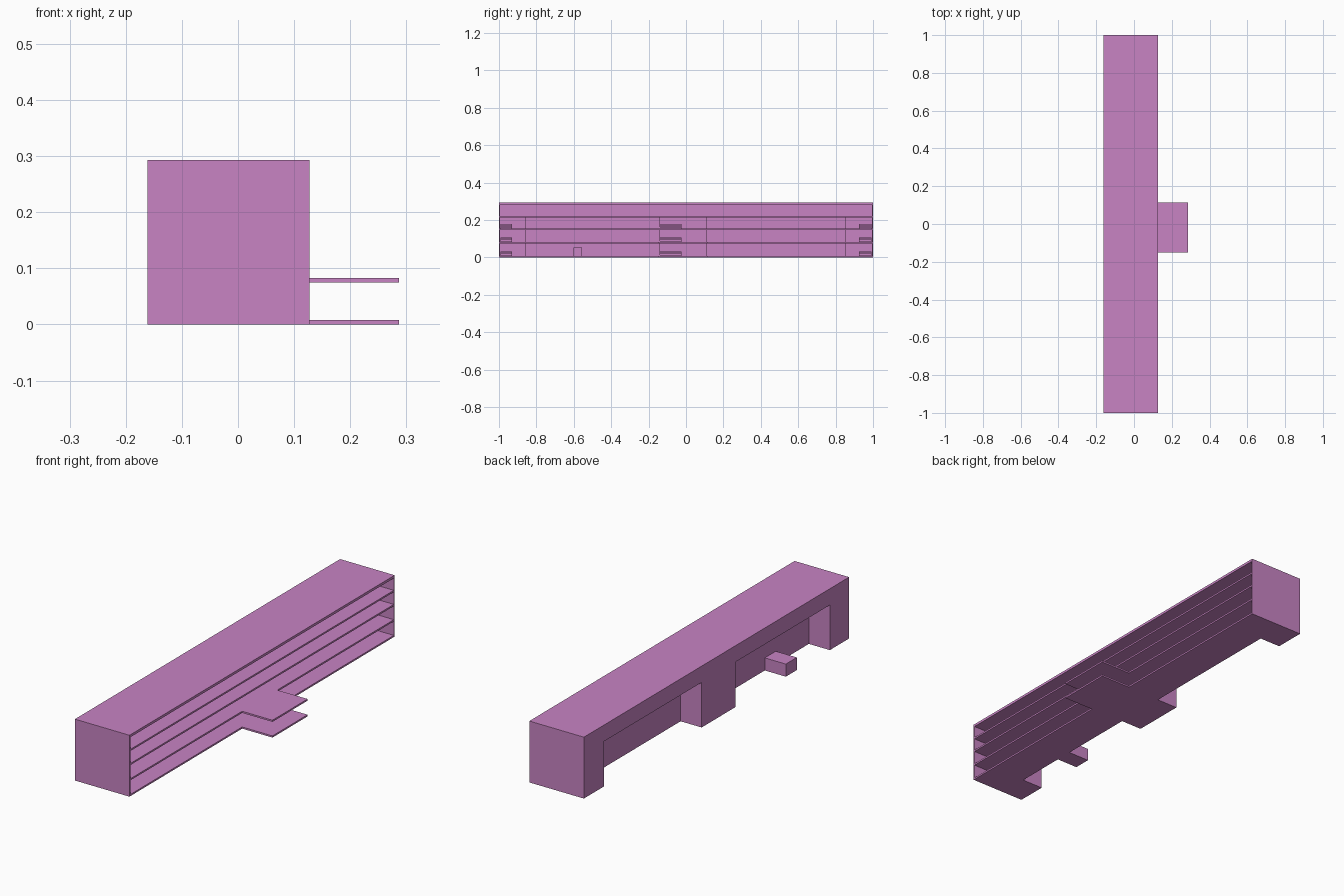
import bpy, bmesh

if "Cube" in bpy.data.objects:
    bpy.data.objects.remove(bpy.data.objects["Cube"])

mat = bpy.data.materials.new("pink_plaster")
mat.diffuse_color = (0.58, 0.23, 0.55, 1)
mat.use_nodes = True
mat.node_tree.nodes["Principled BSDF"].inputs["Base Color"].default_value = mat.diffuse_color

XB, XW, XF = -0.161, -0.05, 0.127     # rear face, recessed rear wall, open front
T = 0.006                             # wall thickness
LEVELS = [0.0, 0.075, 0.148, 0.215]   # underside of each floor slab
S = 0.008                             # slab thickness
SHAFTS = [(-0.998, -0.855), (-0.145, 0.112), (0.85, 0.998)]


def part(name, boxes):
    """One object from boxes given as (x0, x1, y0, y1, z0, z1)."""
    bm = bmesh.new()
    for x0, x1, y0, y1, z0, z1 in boxes:
        vs = bmesh.ops.create_cube(bm, size=1)["verts"]
        for v in vs:
            v.co.x = x1 if v.co.x > 0 else x0
            v.co.y = y1 if v.co.y > 0 else y0
            v.co.z = z1 if v.co.z > 0 else z0
    me = bpy.data.meshes.new(name)
    bm.to_mesh(me)
    bm.free()
    me.materials.append(mat)
    ob = bpy.data.objects.new(name, me)
    bpy.context.collection.objects.link(ob)
    return ob


# Roof, end walls and the overhanging top storey
part("roof", [(XB, XF, -1, 1, 0.281, 0.293)])
part("end_walls", [(XB, XF, -1, -1 + T, 0, 0.285), (XB, XF, 1 - T, 1, 0, 0.285)])
part("top_storey_rear_wall", [(XB, XB + T, -1, 1, 0.215, 0.285)])
part("top_storey_floor", [(XB, XF, -0.998, 0.998, LEVELS[3], LEVELS[3] + S)])

# Lower floors, shallow because the rear wall is set back
part("floor_slabs", [(XW, XF, -0.998, 0.998, z, z + S) for z in LEVELS[:3]])
part("shaft_bases", [(XB, XW, a, b, 0, S) for a, b in SHAFTS])

# Recessed rear wall between stair towers, leaving a low doorway
D0, D1 = -0.60, -0.56
part("rear_wall", [
    (XW, XW + T, -0.855, D0, 0, 0.218),
    (XW, XW + T, D0, D1, 0.055, 0.218),
    (XW, XW + T, D1, -0.145, 0, 0.218),
    (XW, XW + T, 0.112, 0.85, 0, 0.218)])

# Stair towers: rear plate and side plates
towers = []
for a, b in SHAFTS:
    towers.append((XB, XB + T, a, b, 0, 0.218))
    if a > -0.9:
        towers.append((XB, XW + T, a, a + T, 0, 0.218))
    if b < 0.9:
        towers.append((XB, XW + T, b - T, b, 0, 0.218))
part("stair_towers", towers)

# Half flights with a landing on every storey
stairs = []
for y0, y1 in ((-0.993, -0.93), (-0.138, -0.025), (0.925, 0.993)):
    for z in LEVELS[:3]:
        for i in range(4):
            x = XW - 0.018 * i
            stairs.append((x - 0.018, x, y0, y1, z + S + 0.006 * i - 0.003, z + S + 0.006 * (i + 1)))
part("stair_flights", stairs)

# Small rear entrance porch
p0, p1, h = -0.606, -0.523, 0.06
part("rear_porch", [
    (XB, XB + T, p0, p1, 0, h),
    (XB, XW, p0, p0 + T, 0, h), (XB, XW, p1 - T, p1, 0, h),
    (XB, XW, p0, p1, h - T, h), (XB, XW, p0, p1, 0, T)])

# Front entrance platform and canopy
part("entrance_platform", [(XF - 0.004, 0.287, -0.15, 0.115, 0, S)])
part("entrance_canopy", [(XF - 0.004, 0.287, -0.15, 0.115, 0.075, 0.083)])
